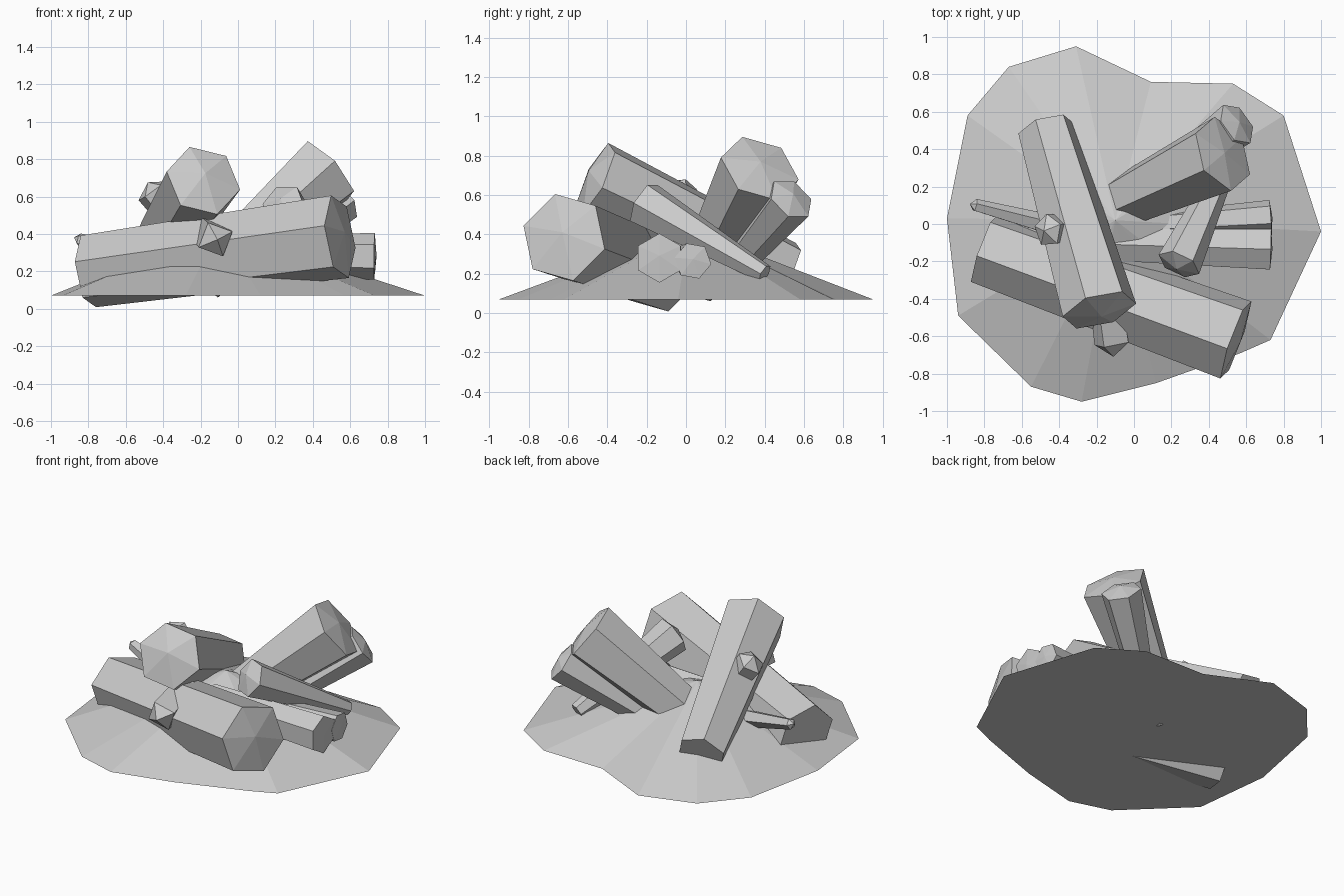
import bpy, bmesh, math
from mathutils import Vector

if "Cube" in bpy.data.objects:
    bpy.data.objects.remove(bpy.data.objects["Cube"])


def make_object(name, bm):
    bmesh.ops.recalc_face_normals(bm, faces=bm.faces)
    mesh = bpy.data.meshes.new(name)
    bm.to_mesh(mesh)
    bm.free()
    bpy.context.collection.objects.link(bpy.data.objects.new(name, mesh))


def shard(name, start, end, r0, r1, roll=0, sides=6, tip=0.04):
    """Tapered prism from start to end, closed by a blunt point."""
    a, b = Vector(start), Vector(end)
    axis = (b - a).normalized()
    side = axis.cross(Vector((0, 0, 1))).normalized()
    up = side.cross(axis)
    bm = bmesh.new()
    rings = []
    for centre, r in ((a, r0), (b, r1)):
        ring = []
        for i in range(sides):
            t = math.radians(roll) + i * math.tau / sides
            ring.append(bm.verts.new(centre + r * (side * math.cos(t) + up * math.sin(t))))
        rings.append(ring)
    low, high = rings
    point = bm.verts.new(b + axis * tip + up * r1 * 0.1)
    bm.faces.new(low)
    for i in range(sides):
        j = (i + 1) % sides
        bm.faces.new((low[i], low[j], high[j], high[i]))
        bm.faces.new((high[i], high[j], point))
    make_object(name, bm)


# Irregular low mound with a flat underside
rim = [(-1, .03), (-.89, .58), (-.67, .84), (-.31, .95), (.09, .76), (.53, .75), (.8, .58),
       (1, -.04), (.73, -.62), (.57, -.69), (.12, -.85), (-.28, -.95), (-.55, -.87), (-.94, -.49)]
bm = bmesh.new()
ring = [bm.verts.new((x, y, .07)) for x, y in rim]
apex = bm.verts.new((-.1, .02, .43))
bm.faces.new(ring)
for i, v in enumerate(ring):
    bm.faces.new((v, ring[(i + 1) % len(ring)], apex))
make_object("mound", bm)

# Large shards
shard("front_shard", (-.8, -.13, .2), (.545, -.62, .385), .2, .23, 15, 6, .03)
shard("top_shard", (-.47, .51, .22), (-.185, -.46, .685), .155, .205, 15, 6, .05)
shard("back_shard", (-.17, .07, .16), (.475, .375, .735), .13, .21, 20, 6, .03)
shard("back_side_shard", (.08, .2, .18), (.55, .535, .58), .07, .125, 0, 6, .03)

# Medium shards on the right
shard("right_shard", (-.1, -.11, .29), (.73, -.135, .28), .1, .125, 30, 6, .01)
shard("right_small_shard", (-.1, -.02, .28), (.73, .035, .265), .06, .095, 10, 6, .01)
shard("leaning_shard", (.53, .4, .2), (.24, -.215, .56), .05, .12, 0, 6, .04)

# Small shards on the left and front
shard("left_upper_shard", (-.28, -.02, .38), (-.46, -.035, .63), .06, .09, 0, 5, .05)
shard("left_spike", (-.4, -.02, .25), (-.85, .1, .37), .06, .035, 0, 5, .03)
shard("front_spike", (-.17, -.3, .42), (-.12, -.64, .37), .09, .1, 65, 4, .07)
